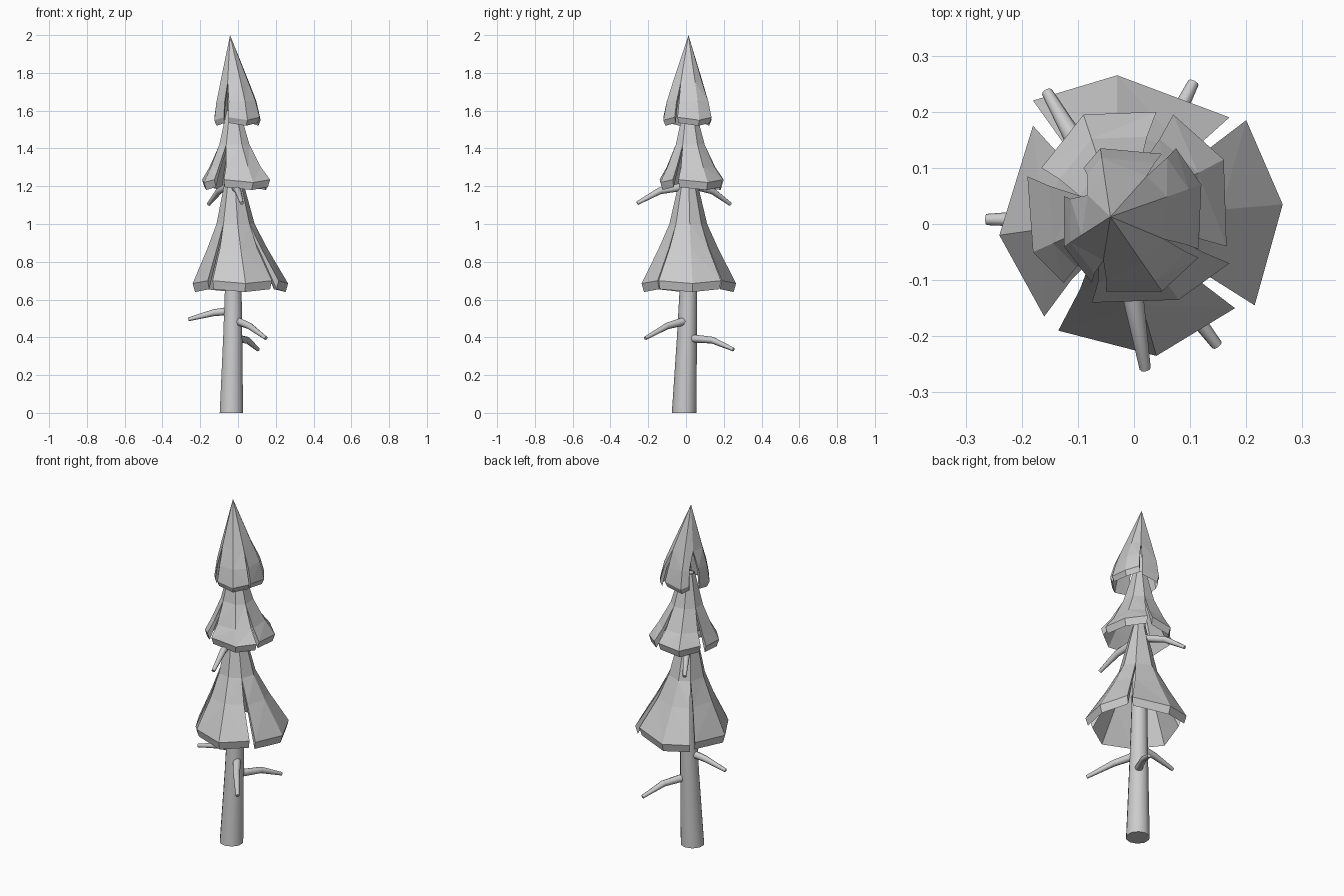
import bpy
import bmesh
from mathutils import Vector

if "Cube" in bpy.data.objects:
    bpy.data.objects.remove(bpy.data.objects["Cube"], do_unlink=True)

grey = bpy.data.materials.new("plain grey")
grey.use_nodes = True
grey.diffuse_color = (0.6, 0.6, 0.6, 1)
grey.node_tree.nodes["Principled BSDF"].inputs["Base Color"].default_value = grey.diffuse_color


def finish(bm, name, smooth):
    """Turn a bmesh into a linked object with consistent normals."""
    bmesh.ops.remove_doubles(bm, verts=bm.verts[:], dist=0.0005)
    bmesh.ops.recalc_face_normals(bm, faces=bm.faces[:])
    for face in bm.faces:
        face.smooth = smooth and len(face.verts) == 4
    mesh = bpy.data.meshes.new(name)
    bm.to_mesh(mesh)
    bm.free()
    mesh.materials.append(grey)
    obj = bpy.data.objects.new(name, mesh)
    bpy.context.collection.objects.link(obj)
    return obj


def tube(name, path, radii, sides):
    """Tapered round limb swept along a path, capped at both ends."""
    bm = bmesh.new()
    points = [Vector(p) for p in path]
    rings = []
    for i, (point, radius) in enumerate(zip(points, radii)):
        before, after = points[max(i - 1, 0)], points[min(i + 1, len(points) - 1)]
        direction = (after - before).normalized()
        if i == 0 and abs(direction.z) > 0.9:
            direction = Vector((0, 0, 1))
        side = direction.cross(Vector((0, 1, 0) if abs(direction.z) > 0.9 else (0, 0, 1))).normalized()
        other = direction.cross(side)
        ring = bmesh.ops.create_circle(bm, segments=sides, radius=radius)["verts"]
        for v in ring:
            v.co = point + side * v.co.x + other * v.co.y
        rings.append(ring)
    for low, high in zip(rings, rings[1:]):
        for k in range(sides):
            n = (k + 1) % sides
            bm.faces.new((low[k], low[n], high[n], high[k]))
    bm.faces.new(rings[0])
    bm.faces.new(rings[-1])
    return finish(bm, name, True)


def tier(name, axis, rows, lobes, drop):
    """Skirt of four notched lobes; rows are (height, spread), top to rim."""
    axis = Vector(axis)
    bm = bmesh.new()
    count = len(lobes)
    thickness = 0.013
    for i, lobe in enumerate(lobes):
        rim = [Vector(p) - axis for p in lobe]
        # neighbouring lobes share a seam above the notch
        seams = list(rim)
        seams[0] = (rim[0] + Vector(lobes[i - 1][2]) - axis) / 2
        seams[2] = (rim[2] + Vector(lobes[(i + 1) % count][0]) - axis) / 2
        outer, inner = [], []
        for r, (height, spread) in enumerate(rows):
            source = seams if r < 2 else rim
            is_rim = r == len(rows) - 1
            out_row, in_row = [], []
            for c, p in enumerate(source):
                flat = p * spread
                z = height - (0.015 if is_rim and c == 1 else 0)
                inset = flat * max(0, 1 - thickness / max(flat.length, thickness))
                out_row.append(bm.verts.new((*(axis + flat), z)))
                in_row.append(bm.verts.new((*(axis + inset), z - (drop if is_rim else thickness))))
            outer.append(out_row)
            inner.append(in_row)
        shell = outer + inner[::-1]
        for a, b in zip(shell, shell[1:]):
            for c in range(2):
                bm.faces.new((a[c], a[c + 1], b[c + 1], b[c]))
        # side walls in the notches
        for c in (0, 2):
            for r in range(1, len(rows) - 1):
                bm.faces.new((outer[r][c], outer[r + 1][c], inner[r + 1][c], inner[r][c]))
    bmesh.ops.dissolve_degenerate(bm, dist=0.0005, edges=bm.edges[:])
    bmesh.ops.triangulate(bm, faces=bm.faces[:])
    return finish(bm, name, False)


# Leaning trunk
tube("trunk",
     [(-0.035, -0.01, 0), (-0.028, 0.005, 0.4), (-0.025, 0.013, 0.67), (-0.03, 0.012, 1.2), (-0.035, 0.012, 1.6)],
     [0.065, 0.053, 0.046, 0.035, 0.02], 10)

# Bare drooping branches: root, bend, tip
branches = {
    "left_low_branch": [(0, -0.01, 0.485), (0.06, -0.1, 0.46), (0.148, -0.216, 0.395)],
    "back_low_branch": [(-0.01, 0.02, 0.395), (0.05, 0.14, 0.385), (0.106, 0.252, 0.335)],
    "right_low_branch": [(-0.04, 0.01, 0.54), (-0.13, 0.01, 0.53), (-0.263, 0.008, 0.495)],
    "front_high_branch": [(-0.02, 0, 1.2), (0, -0.14, 1.175), (0.02, -0.258, 1.11)],
    "back_high_branch": [(-0.03, 0.02, 1.21), (-0.1, 0.14, 1.175), (-0.155, 0.235, 1.105)],
}
for branch_name, branch_path in branches.items():
    tube(branch_name, branch_path, [0.022, 0.018, 0.01], 8)

# Foliage tiers, each lobe given by its three rim points
tier("bottom_foliage", (-0.03, 0.01),
     [(1.28, 0.14), (1.0, 0.4), (0.87, 0.63), (0.7, 1)],
     [[(0.17, 0.19), (-0.03, 0.265), (-0.18, 0.22)],
      [(-0.18, 0.175), (-0.24, -0.02), (-0.16, -0.165)],
      [(-0.135, -0.19), (0.04, -0.235), (0.18, -0.15)],
      [(0.215, -0.145), (0.265, 0.035), (0.2, 0.185)]], 0.045)
tier("middle_foliage", (-0.03, 0.015),
     [(1.6, 0.2), (1.42, 0.46), (1.3, 0.76), (1.235, 1)],
     [[(0.04, 0.2), (-0.09, 0.195), (-0.165, 0.1)],
      [(-0.19, 0.085), (-0.18, -0.05), (-0.125, -0.105)],
      [(-0.075, -0.14), (0.08, -0.135), (0.17, -0.07)],
      [(0.165, -0.04), (0.16, 0.115), (0.07, 0.195)]], 0.04)
tier("top_foliage", (-0.042, 0.013),
     [(2, 0), (1.75, 0.62), (1.65, 0.86), (1.565, 1)],
     [[(0.05, 0.125), (-0.06, 0.135), (-0.09, 0.1)],
      [(-0.125, 0.05), (-0.125, -0.04), (-0.075, -0.105)],
      [(-0.05, -0.12), (0.05, -0.12), (0.115, -0.06)],
      [(0.115, -0.045), (0.12, 0.07), (0.075, 0.135)]], 0.03)
